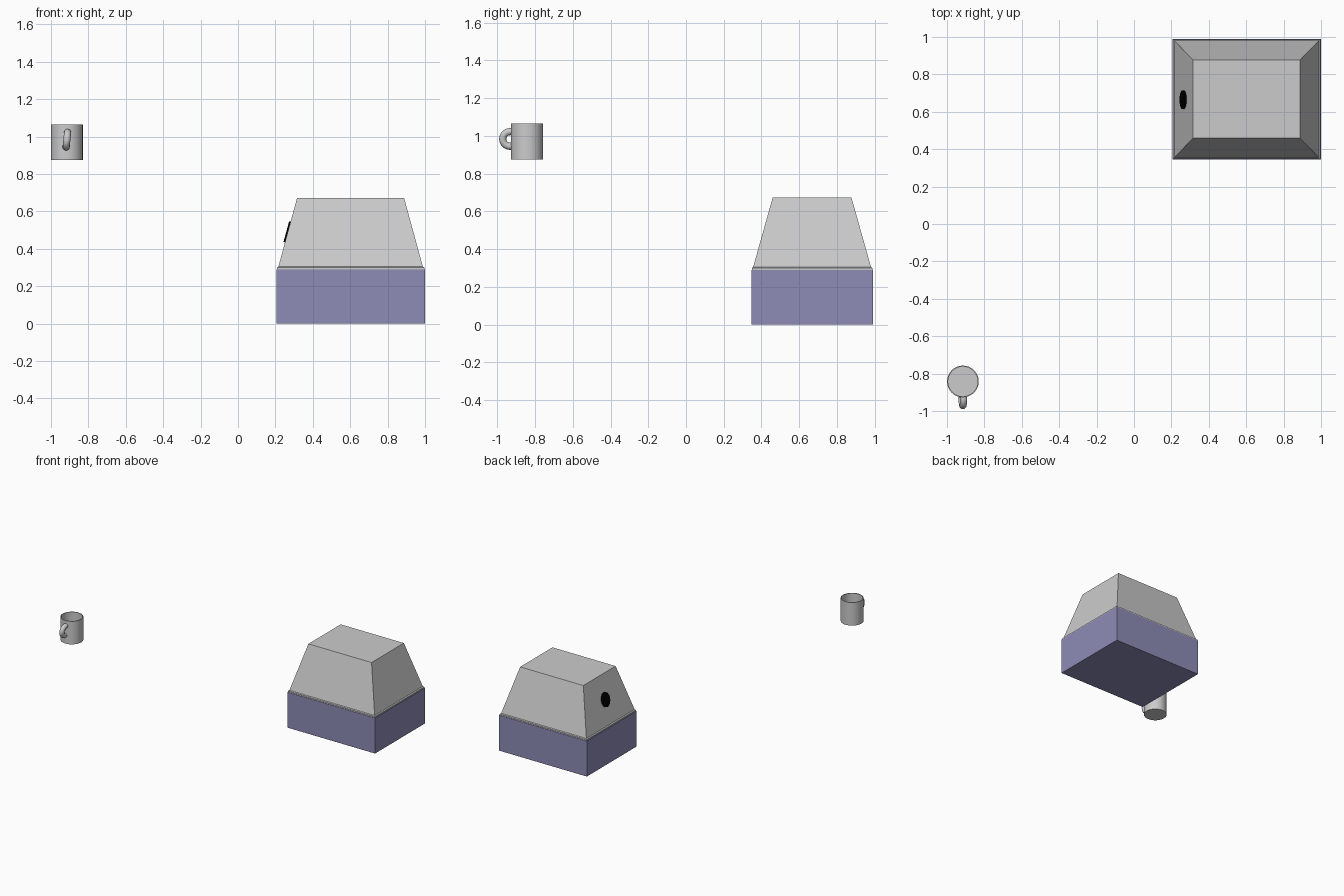
import bpy, bmesh, math
from mathutils import Matrix, Vector

if "Cube" in bpy.data.objects:
    bpy.data.objects.remove(bpy.data.objects["Cube"])


def add_object(name, bm, color=None):
    bmesh.ops.recalc_face_normals(bm, faces=bm.faces)
    mesh = bpy.data.meshes.new(name)
    bm.to_mesh(mesh)
    bm.free()
    ob = bpy.data.objects.new(name, mesh)
    bpy.context.collection.objects.link(ob)
    if color:
        mat = bpy.data.materials.new(name + "_color")
        mat.diffuse_color = (*color, 1)
        mat.use_nodes = True
        mat.node_tree.nodes["Principled BSDF"].inputs["Base Color"].default_value = mat.diffuse_color
        mesh.materials.append(mat)
    return ob


def smooth(ob):
    bpy.ops.object.select_all(action='DESELECT')
    ob.select_set(True)
    bpy.context.view_layer.objects.active = ob
    bpy.ops.object.shade_smooth_by_angle(angle=math.radians(35))


def skin(bm, rings, closed=False):
    """Join successive vertex rings with quads."""
    n = len(rings[0])
    pairs = list(zip(rings, rings[1:]))
    for a, b in pairs:
        for i in range(n):
            j = (i + 1) % n
            bm.faces.new((a[i], a[j], b[j], b[i]))
    bm.faces.new(rings[0])
    bm.faces.new(rings[-1])


def stacked_box(name, center, levels, color=None):
    """Rectangular sections (half x, half y, z) stacked upwards."""
    bm = bmesh.new()
    rings = [[bm.verts.new((center[0] + sx * hx, center[1] + sy * hy, z))
              for sx, sy in ((-1, -1), (1, -1), (1, 1), (-1, 1))]
             for hx, hy, z in levels]
    skin(bm, rings)
    return add_object(name, bm, color)


# Box base and tapered cover with a thin lip
C = (0.602, 0.668)
stacked_box("base_box", C, [(0.397, 0.322, 0), (0.397, 0.322, 0.29)],
            (0.27, 0.26, 0.47))
stacked_box("tapered_cover", C, [(0.394, 0.319, 0.29), (0.394, 0.319, 0.30),
                                 (0.386, 0.312, 0.305), (0.286, 0.209, 0.672)])

# Black oval set on the left slope of the cover
bm = bmesh.new()
tilt = math.atan2(0.1, 0.367)
bmesh.ops.create_cone(
    bm, cap_ends=True, segments=32, radius1=1, radius2=1, depth=1,
    matrix=Matrix.Translation((0.264, 0.665, 0.49))
    @ Matrix.Rotation(tilt - math.pi / 2, 4, 'Y')
    @ Matrix.Diagonal((0.057, 0.05, 0.012, 1)))
smooth(add_object("dark_opening", bm, (0, 0, 0)))

# Hollow mug, turned from a wall profile (radius, z)
MX, MY = -0.915, -0.842
profile = [(0.085, 0.875), (0.085, 1.064), (0.079, 1.064), (0.079, 0.887)]
bm = bmesh.new()
N = 32
rings = [[bm.verts.new((MX + r * math.cos(math.tau * i / N),
                        MY + r * math.sin(math.tau * i / N), z))
          for i in range(N)] for r, z in profile]
skin(bm, rings)
smooth(add_object("mug_body", bm))

# Slightly tilted loop handle on the front of the mug
bm = bmesh.new()
rot = Matrix.Rotation(math.radians(6), 3, 'Y')
origin = Vector((MX, -0.932, 0.983))
rings = []
for k in range(17):
    a = math.radians(80 + 200 * k / 16)
    ring = []
    for i in range(12):
        t = math.tau * i / 12
        d = 0.039 + 0.019 * math.cos(t)
        p = Vector((0.019 * math.sin(t), d * math.cos(a), d * math.sin(a)))
        ring.append(bm.verts.new(origin + rot @ p))
    rings.append(ring)
skin(bm, rings)
smooth(add_object("mug_handle", bm))
